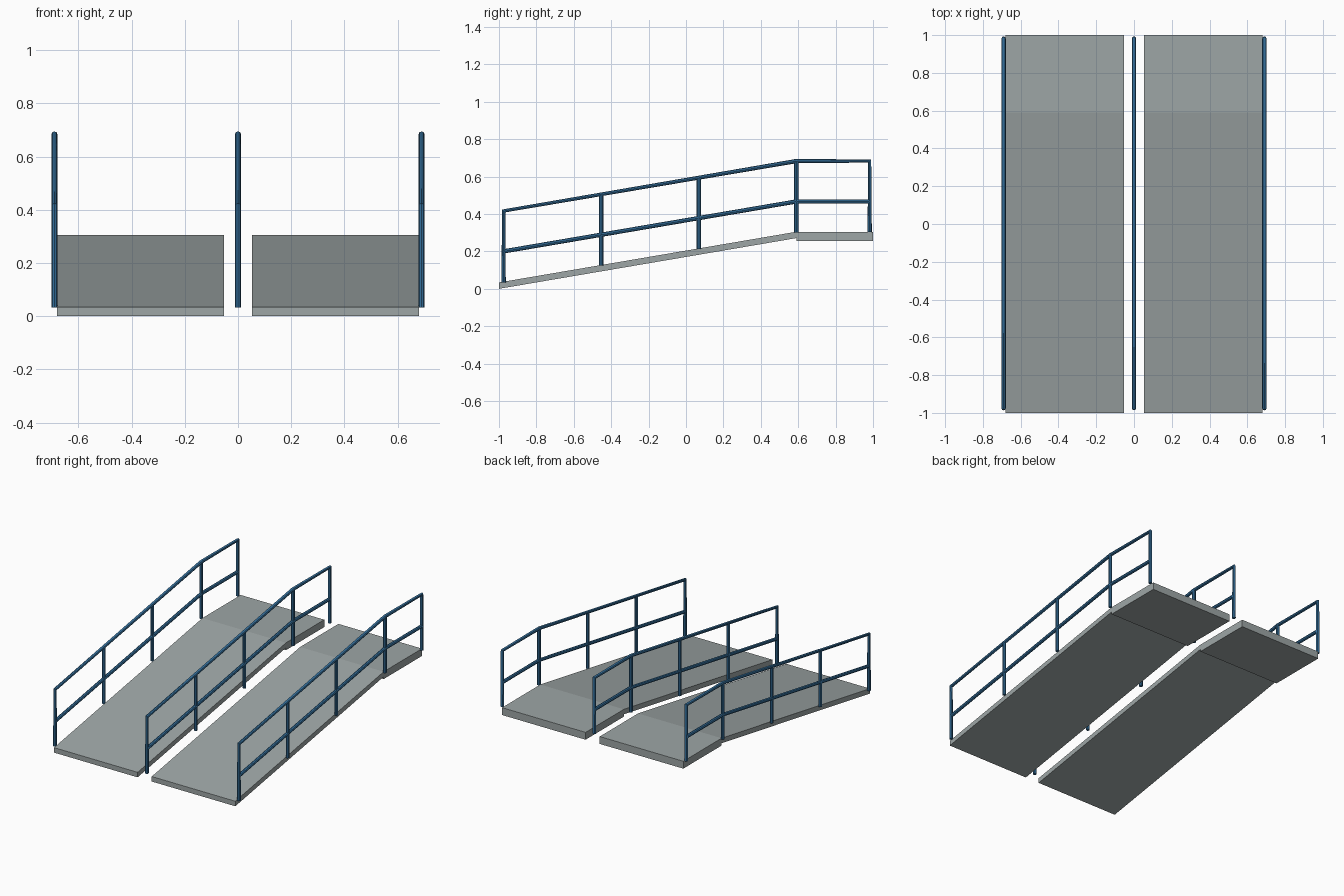
import bpy
import bmesh
from math import radians

cube = bpy.data.objects.get("Cube")
if cube:
    bpy.data.objects.remove(cube)


def material(name, color):
    m = bpy.data.materials.new(name)
    m.use_nodes = True
    m.diffuse_color = color
    m.node_tree.nodes["Principled BSDF"].inputs["Base Color"].default_value = color
    return m


GREY = material("concrete_grey", (0.34, 0.38, 0.38, 1))
BLUE = material("rail_blue", (0.036, 0.165, 0.34, 1))

FRONT, BREAK, BACK = -1.0, 0.59, 1.0
LOW, HIGH = 0.034, 0.305
TUBE = 0.0115


def deck_z(y):
    """Height of the walking surface at y."""
    t = min((y - FRONT) / (BREAK - FRONT), 1)
    return LOW + t * (HIGH - LOW)


def slab(name, profile, x0, x1):
    """Side profile in y, z extruded across x."""
    bm = bmesh.new()
    face = bm.faces.new([bm.verts.new((x0, y, z)) for y, z in profile])
    side = bmesh.ops.extrude_face_region(bm, geom=[face])["geom"]
    verts = [v for v in side if isinstance(v, bmesh.types.BMVert)]
    bmesh.ops.translate(bm, verts=verts, vec=(x1 - x0, 0, 0))
    bmesh.ops.recalc_face_normals(bm, faces=bm.faces)
    mesh = bpy.data.meshes.new(name)
    bm.to_mesh(mesh)
    bm.free()
    mesh.materials.append(GREY)
    obj = bpy.data.objects.new(name, mesh)
    bpy.context.collection.objects.link(obj)


def tube(name, points):
    """Round tube with mitred corners along a path."""
    curve = bpy.data.curves.new(name, "CURVE")
    curve.dimensions = "3D"
    curve.bevel_depth = TUBE
    curve.bevel_resolution = 2
    curve.use_fill_caps = True
    spline = curve.splines.new("POLY")
    spline.points.add(len(points) - 1)
    for p, co in zip(spline.points, points):
        p.co = (*co, 1)
    curve.materials.append(BLUE)
    obj = bpy.data.objects.new(name, curve)
    bpy.context.collection.objects.link(obj)
    bpy.ops.object.select_all(action="DESELECT")
    bpy.context.view_layer.objects.active = obj
    obj.select_set(True)
    bpy.ops.object.convert(target="MESH")
    bpy.ops.object.shade_smooth_by_angle(angle=radians(40))


# Two lanes, each a sloping ramp and a flat landing
ramp = [(FRONT, 0), (BREAK, HIGH - LOW), (BREAK, HIGH), (FRONT, LOW)]
landing = [(BREAK, 0.255), (BACK, 0.255), (BACK, HIGH), (BREAK, HIGH)]
for side, x0, x1 in (("right", -0.68, -0.053), ("left", 0.053, 0.68)):
    slab(side + "_ramp", ramp, x0, x1)
    slab(side + "_landing", landing, x0, x1)

# Three railings: handrail with end posts, middle rail, inner posts
START, END = -0.975, 0.982
RAIL, MIDDLE = 0.378, 0.162
for side, x in (("right", -0.69), ("centre", 0), ("left", 0.69)):
    def at(y, up=0):
        return (x, y, deck_z(y) + up)

    tube(side + "_handrail", [at(START, -0.005), at(START, RAIL), at(BREAK, RAIL),
                              at(END, RAIL), at(END)])
    tube(side + "_middle_rail", [at(y, MIDDLE) for y in (START, BREAK, END)])
    for i in range(1, 4):
        y = START + (BREAK - START) * i / 3
        tube(f"{side}_post_{i}", [at(y, -0.003), at(y, RAIL)])
